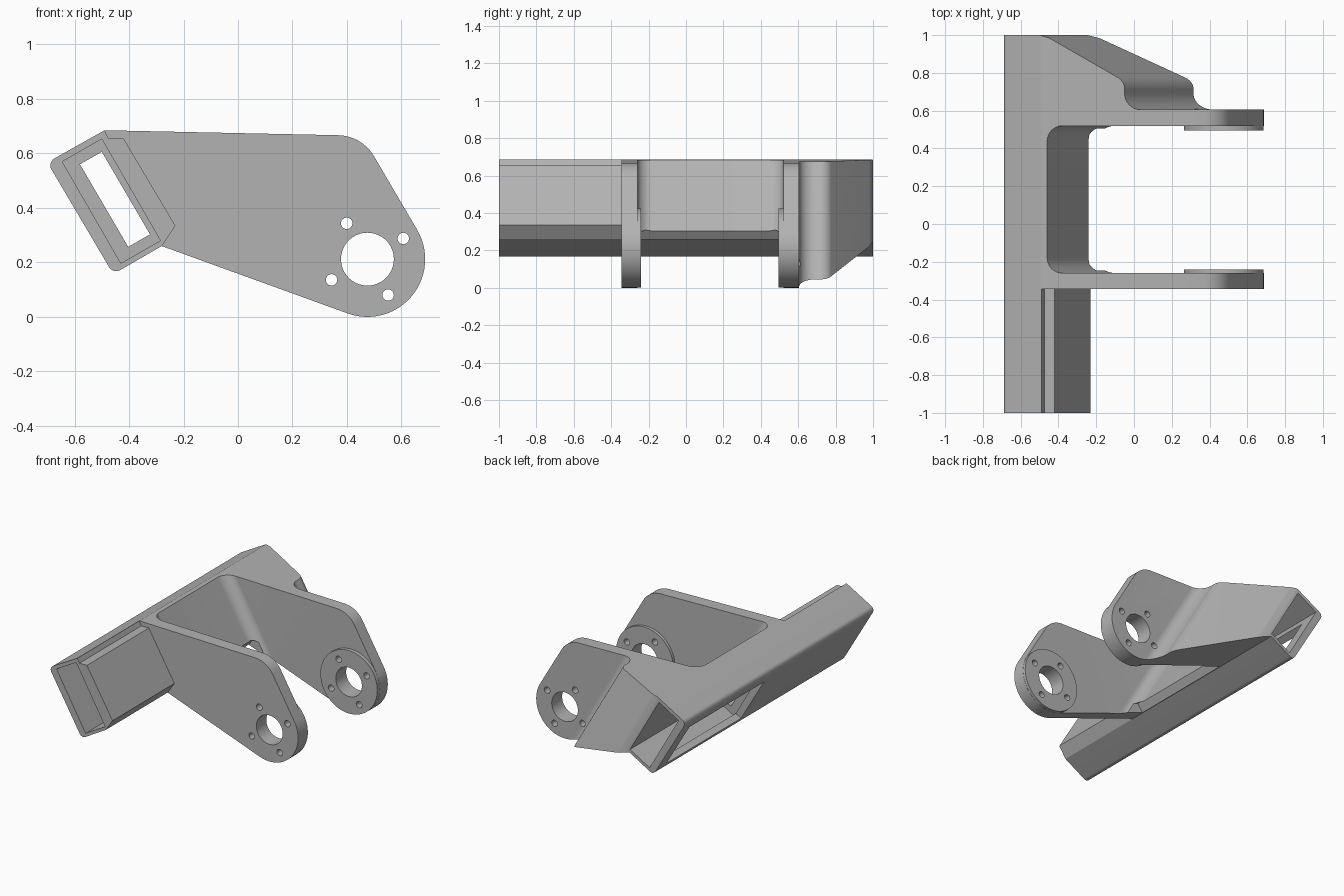
import bpy, bmesh, math
from mathutils import Vector

if "Cube" in bpy.data.objects:
    bpy.data.objects.remove(bpy.data.objects["Cube"])

grey = bpy.data.materials.new("plain grey")
grey.diffuse_color = (0.45, 0.45, 0.45, 1)
grey.use_nodes = True
grey.node_tree.nodes["Principled BSDF"].inputs["Base Color"].default_value = grey.diffuse_color
SHEAR = math.tan(math.radians(30))   # the beam leans 30 degrees


def fillet(pts, n=10):
    """Round every (a, b, radius) corner of a closed polygon."""
    out = []
    for i, p in enumerate(pts):
        c = Vector(p[:2])
        r = p[2] if len(p) > 2 else 0
        if r == 0:
            out.append(tuple(c))
            continue
        a = (Vector(pts[i - 1][:2]) - c).normalized()
        b = (Vector(pts[(i + 1) % len(pts)][:2]) - c).normalized()
        half = a.angle(b) / 2
        mid = c + (a + b).normalized() * (r / math.sin(half))
        s = c + a * (r / math.tan(half)) - mid
        e = c + b * (r / math.tan(half)) - mid
        for k in range(n + 1):
            v = s.lerp(e, k / n).normalized() * r
            out.append(tuple(mid + v))
    return out


def loft(name, ring0, ring1):
    """Solid between two matching rings."""
    bm = bmesh.new()
    a = [bm.verts.new(p) for p in ring0]
    b = [bm.verts.new(p) for p in ring1]
    bm.faces.new(a)
    bm.faces.new(b[::-1])
    for i in range(len(a)):
        j = (i + 1) % len(a)
        bm.faces.new((a[j], a[i], b[i], b[j]))
    bmesh.ops.recalc_face_normals(bm, faces=bm.faces)
    me = bpy.data.meshes.new(name)
    bm.to_mesh(me)
    bm.free()
    me.materials.append(grey)
    ob = bpy.data.objects.new(name, me)
    bpy.context.collection.objects.link(ob)
    return ob


def prism(name, pts, y0, y1):
    return loft(name, [(x, y0, z) for x, z in pts], [(x, y1, z) for x, z in pts])


def disc(name, x, z, r, y0, y1, n=64):
    t = [2 * math.pi * k / n for k in range(n)]
    return prism(name, [(x + r * math.cos(k), z + r * math.sin(k)) for k in t], y0, y1)


def combine(ob, tool, op):
    m = ob.modifiers.new("bool", 'BOOLEAN')
    m.operation, m.solver, m.object = op, 'EXACT', tool
    dg = bpy.context.evaluated_depsgraph_get()
    ob.data = bpy.data.meshes.new_from_object(ob.evaluated_get(dg))
    ob.modifiers.clear()
    bpy.data.objects.remove(tool)


# side outline of the beam and arms together
CX, CZ, R = 0.475, 0.212, 0.212
nose = [(CX + R * math.cos(math.radians(d)), CZ + R * math.sin(math.radians(d)))
        for d in range(30, -111, -5)]
beam_edge = [(-0.28, 0.26), (-0.458, 0.157, 0.03), (-0.70, 0.567, 0.03)]
outline = fillet([(-0.49, 0.685), (0.455, 0.665, 0.155)] + nose + beam_edge)
bracket = prism("bracket", outline, -0.345, 1.0)

# plan contour with arms, filleted bay and rear gusset, swept along the lean
plan = fillet([(-1.5, -0.345), (2, -0.345), (2, -0.26), (-0.46, -0.26, 0.08),
               (-0.46, 0.52, 0.08), (2, 0.52), (2, 0.605), (-0.055, 0.605, 0.085),
               (-0.055, 0.755, 0.07), (-0.45, 0.985, 0.08), (-0.50, 1.0), (-1.5, 1.0)])
sweep = loft("plan_sweep", *[[(x + (0.685 - z) * SHEAR, y, z) for x, y in plan]
                             for z in (0.9, -0.2)])
combine(bracket, sweep, 'INTERSECT')

# chamfer under the bay
combine(bracket, prism("chamfer_cut", [(-0.236, 0.31), (-0.28, 0.25), (-0.22, 0.14),
                                       (-0.10, 0.25)], -0.245, 0.505), 'DIFFERENCE')

# front length of the beam
front = fillet([(-0.49, 0.685), (-0.475, 0.655), (-0.42, 0.655), (-0.23, 0.335)] + beam_edge)
combine(bracket, prism("front_beam", front, -1.0, -0.3), 'UNION')

# round bosses on the inner faces of the arms
for y0, y1 in ((-0.30, -0.24), (0.495, 0.56)):
    combine(bracket, disc("boss", CX, CZ, R - 0.001, y0, y1), 'UNION')

# hollow beam: two pockets, a slot through the web and a window in the outer face
pocket = [(-0.645, 0.57), (-0.50, 0.653), (-0.285, 0.28), (-0.43, 0.197)]
slot = [(-0.58, 0.56), (-0.50, 0.606), (-0.323, 0.303), (-0.403, 0.257)]
base, up, out = Vector((-0.46, 0.165)), Vector((-0.5, 0.866)), Vector((-0.866, -0.5))
window = [tuple(base + up * u + out * o)
          for u, o in ((0.045, 0.1), (0.38, 0.1), (0.38, -0.07), (0.045, -0.07))]
for pts, y0, y1 in ((pocket, -1.1, 0.0), (pocket, 0.1, 1.1), (slot, -0.2, 0.3),
                    (window, 0.11, 0.90)):
    combine(bracket, prism("hollow_cut", pts, y0, y1), 'DIFFERENCE')

# bearing hole and four bolt holes through both arms
combine(bracket, disc("bore_cut", CX, CZ, 0.097, -0.5, 0.9), 'DIFFERENCE')
for k in range(4):
    a = math.radians(30 + 90 * k)
    combine(bracket, disc("bolt_cut", CX + 0.152 * math.cos(a), CZ + 0.152 * math.sin(a),
                          0.021, -0.5, 0.9, 24), 'DIFFERENCE')

bpy.context.view_layer.objects.active = bracket
bracket.select_set(True)
bpy.ops.object.shade_smooth_by_angle(angle=math.radians(25))
